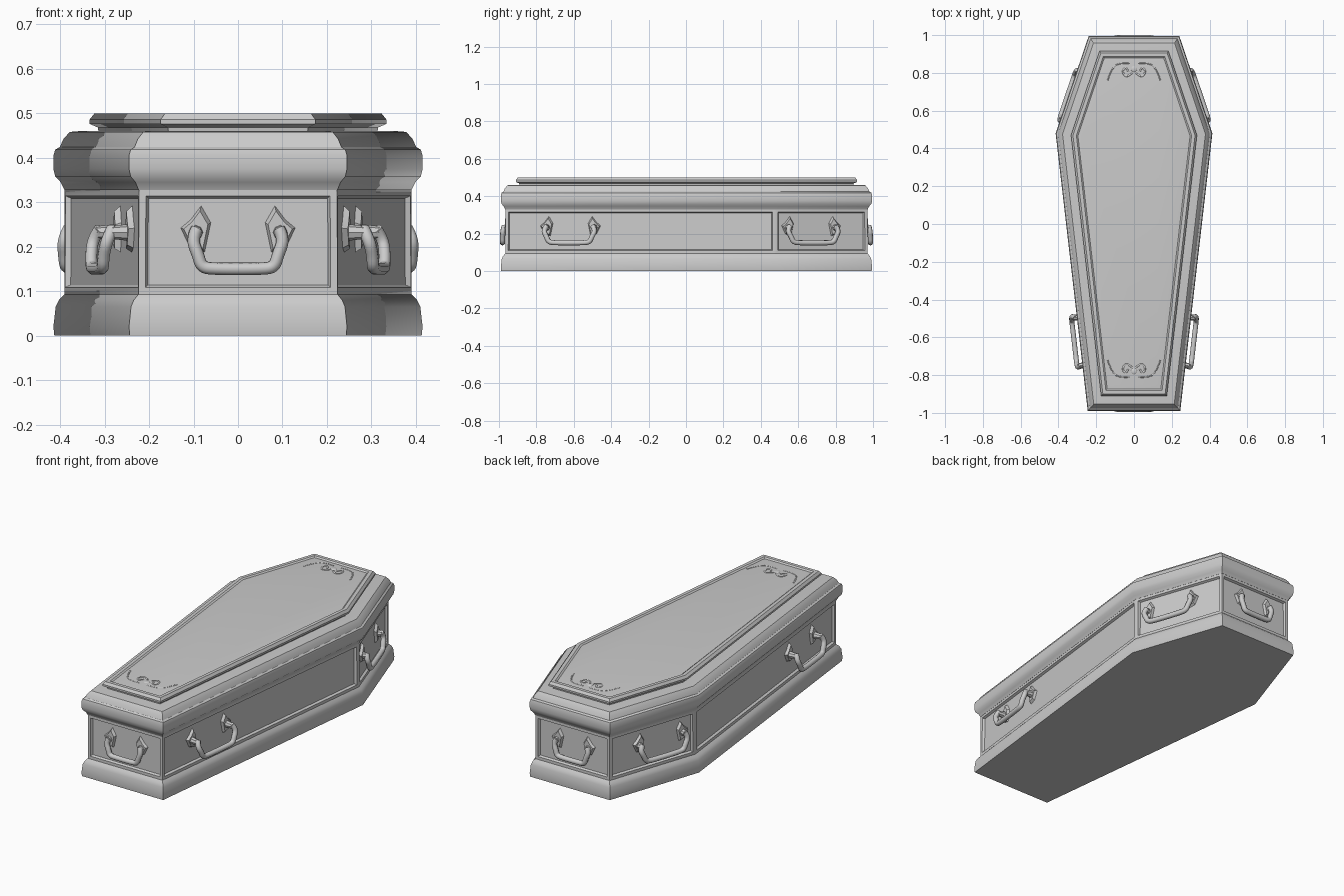
import bpy, bmesh, math
from mathutils import Vector, Matrix

cube = bpy.data.objects.get("Cube")
if cube:
    bpy.data.objects.remove(cube)

stone = bpy.data.materials.new("plain grey")
stone.use_nodes = True
GREY = (0.6, 0.6, 0.6, 1)
stone.diffuse_color = GREY
stone.node_tree.nodes["Principled BSDF"].inputs["Base Color"].default_value = GREY

# Plan outline, counter-clockwise: foot at -y, shoulders near the head at +y
PLAN = [Vector(p) for p in ((-0.245, -0.99), (0.245, -0.99), (0.415, 0.48),
                            (0.24, 0.995), (-0.24, 0.995), (-0.415, 0.48))]


def outward(i):
    d = (PLAN[(i + 1) % 6] - PLAN[i]).normalized()
    return Vector((d.y, -d.x))


def ring(inset):
    pts = []
    for i, p in enumerate(PLAN):
        a, b = outward(i - 1 if i else 5), outward(i)
        pts.append(p - (a + b) * inset / (1 + a.dot(b)))
    return pts


def finish(obj, angle=35):
    obj.data.materials.clear()
    obj.data.materials.append(stone)
    bpy.ops.object.select_all(action="DESELECT")
    obj.select_set(True)
    bpy.context.view_layer.objects.active = obj
    bpy.ops.object.shade_smooth_by_angle(angle=math.radians(angle))
    return obj


def mesh_object(name, bm):
    bmesh.ops.recalc_face_normals(bm, faces=bm.faces)
    mesh = bpy.data.meshes.new(name)
    bm.to_mesh(mesh)
    bm.free()
    obj = bpy.data.objects.new(name, mesh)
    bpy.context.collection.objects.link(obj)
    return obj


def loft(name, profile, panel_row=None):
    """Stack inset copies of the plan: profile holds (inset, height)."""
    bm = bmesh.new()
    rows = [[bm.verts.new((p.x, p.y, z)) for p in ring(s)] for s, z in profile]
    panels = []
    for r, (low, high) in enumerate(zip(rows, rows[1:])):
        for i in range(6):
            j = (i + 1) % 6
            f = bm.faces.new((low[i], low[j], high[j], high[i]))
            if r == panel_row:
                panels.append(f)
    bm.faces.new(rows[0][::-1])
    bm.faces.new(rows[-1])
    bm.normal_update()
    if panels:
        bmesh.ops.inset_individual(bm, faces=panels, thickness=0.022, depth=0)
        bmesh.ops.inset_individual(bm, faces=panels, thickness=0.008, depth=-0.012)
    return finish(mesh_object(name, bm))


def tube(name, points, radius, matrix):
    curve = bpy.data.curves.new(name, "CURVE")
    curve.dimensions = "3D"
    curve.bevel_depth, curve.bevel_resolution = radius, 2
    curve.resolution_u, curve.use_fill_caps = 4, True
    spline = curve.splines.new("NURBS")
    spline.points.add(len(points) - 1)
    for sp, p in zip(spline.points, points):
        sp.co = (*p, 1)
    spline.use_endpoint_u, spline.order_u = True, 3
    obj = bpy.data.objects.new(name, curve)
    bpy.context.collection.objects.link(obj)
    obj.matrix_world = matrix
    bpy.ops.object.select_all(action="DESELECT")
    obj.select_set(True)
    bpy.context.view_layer.objects.active = obj
    bpy.ops.object.convert(target="MESH")
    return finish(bpy.context.object, 50)


# Chest with flared plinth and recessed wall panels
loft("chest", [(0.002, 0), (0, 0.02), (0.005, 0.065), (0.012, 0.08),
               (0.024, 0.093), (0.025, 0.33)], panel_row=4)

# Rounded lid moulding
loft("lid_moulding", [(0.024, 0.328), (0.016, 0.345), (0.004, 0.358), (0, 0.375),
                      (0, 0.405), (0.004, 0.418), (0.014, 0.424), (0.022, 0.442),
                      (0.036, 0.458), (0.06, 0.46)])

# Raised top with undercut rim and shallow inner border
loft("lid_top", [(0.1, 0.455), (0.098, 0.468), (0.08, 0.476), (0.08, 0.486),
                 (0.09, 0.499), (0.108, 0.499), (0.116, 0.493), (0.14, 0.496)])


def plate_and_boss(name, u, side, matrix, depth):
    """Pointed leaf-shaped plate with a knob holding one end of the bail."""
    leaf = ((-0.02, -0.045), (0.012, -0.035), (0.034, 0.01),
            (0.012, 0.028), (-0.012, 0.06), (-0.034, 0.022))
    bm = bmesh.new()
    base = bm.faces.new([bm.verts.new((u + side * x, z, 0)) for x, z in leaf])
    top = bmesh.ops.extrude_face_region(bm, geom=[base])["geom"]
    for v in top:
        if isinstance(v, bmesh.types.BMVert):
            v.co.z += 0.014
            v.co.x = u + (v.co.x - u) * 0.8
            v.co.y *= 0.8
    bmesh.ops.create_cone(bm, cap_ends=True, segments=8, radius1=0.02, radius2=0.014,
                          depth=depth, matrix=Matrix.Translation((u, 0, depth / 2)))
    obj = mesh_object(name, bm)
    obj.matrix_world = matrix
    finish(obj)


def handle(name, wall, along, half, depth):
    """Drop handle; local x runs along the wall, y is up, z points outward."""
    a, b = ring(0.037)[wall], ring(0.037)[(wall + 1) % 6]
    n, d = outward(wall), (b - a).normalized()
    spot = a.lerp(b, along)
    m = Matrix(((d.x, 0, n.x, spot.x), (d.y, 0, n.y, spot.y),
                (0, 1, 0, 0.232), (0, 0, 0, 1)))
    reach = depth - 0.014
    right = [(half * u, z, reach * k) for u, z, k in
             ((0.55, -0.082, 1), (0.82, -0.078, 1), (0.9, -0.05, 1),
              (1.04, -0.015, 0.9), (0.92, 0.008, 0.7))]
    left = [(-x, y, z) for x, y, z in reversed(right)]
    tube(name + "_bail", left + right, 0.014, m)
    for side, label in ((-1, "_plate_a"), (1, "_plate_b")):
        plate_and_boss(name + label, side * half * 0.95, side, m, reach * 0.8)


handle("foot_handle", 0, 0.5, 0.1, 0.042)
handle("head_handle", 3, 0.5, 0.1, 0.042)
handle("left_foot_handle", 1, 0.235, 0.135, 0.08)
handle("right_foot_handle", 5, 0.765, 0.135, 0.08)
handle("left_shoulder_handle", 2, 0.4, 0.14, 0.055)
handle("right_shoulder_handle", 4, 0.6, 0.14, 0.055)

# Low carved sprigs at both ends of the lid
for end, y, turn in (("head", 0.82, 0), ("foot", -0.78, math.pi)):
    place = Matrix.Translation((0, y, 0.494)) @ Matrix.Rotation(turn, 4, "Z")
    for s, label in ((-1, "_a"), (1, "_b")):
        scroll = [(s * x, v, 0) for x, v in ((0.01, -0.02), (0.04, -0.05), (0.065, -0.01),
                                             (0.04, 0.015), (0.03, -0.015))]
        sprig = [(s * x, v, 0) for x, v in ((0.02, 0.03), (0.08, 0.035), (0.12, 0.0),
                                            (0.14, -0.06))]
        tube(end + "_scroll" + label, scroll, 0.005, place)
        tube(end + "_sprig" + label, sprig, 0.004, place)
    bm = bmesh.new()
    bmesh.ops.create_uvsphere(bm, u_segments=10, v_segments=6, radius=0.018)
    bmesh.ops.scale(bm, vec=(1, 1, 0.3), verts=bm.verts)
    bud = mesh_object(end + "_bud", bm)
    bud.matrix_world = place
    finish(bud, 60)
